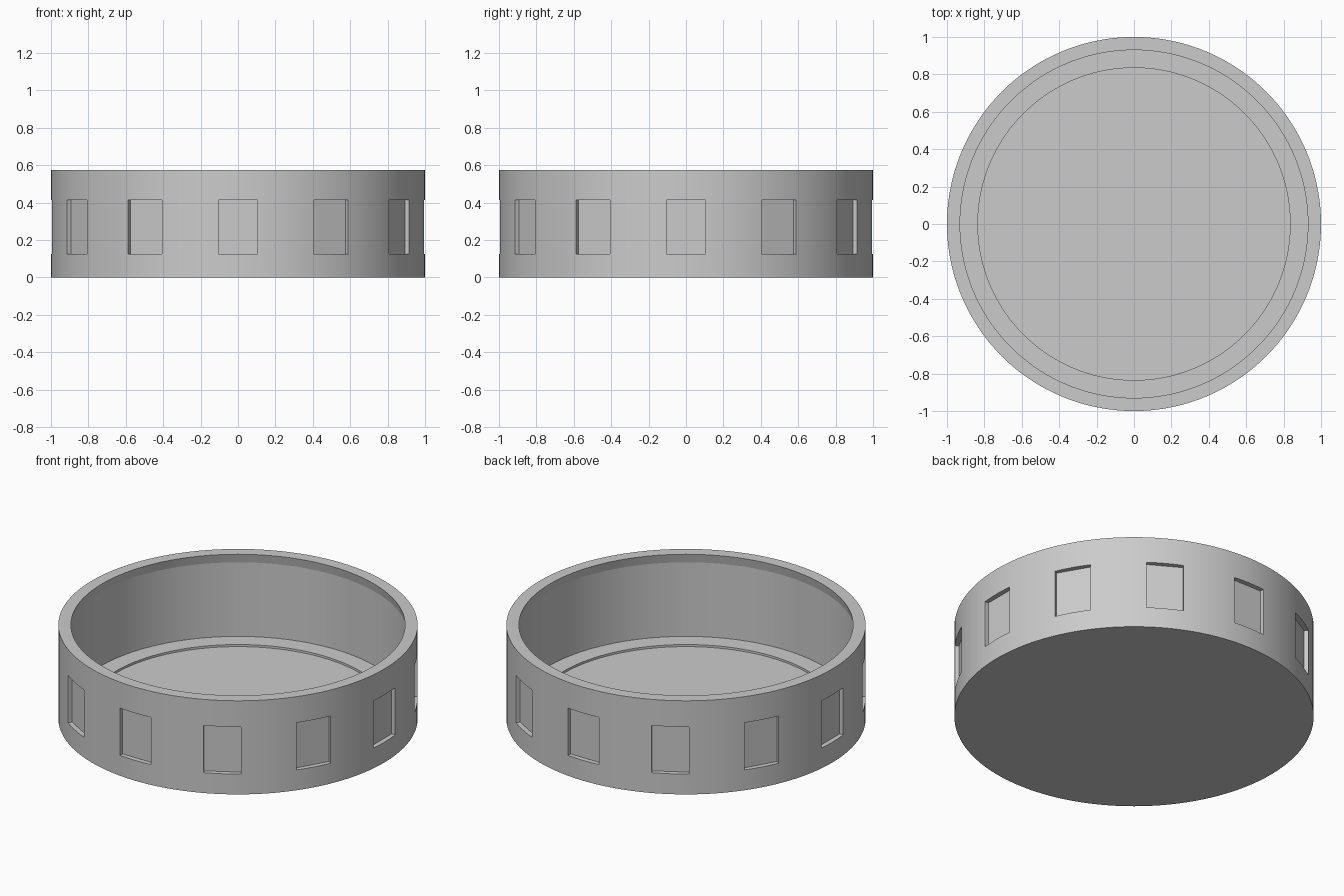
import bpy, bmesh, math
from mathutils import Matrix, Vector

cube = bpy.data.objects.get("Cube")
if cube:
    bpy.data.objects.remove(cube, do_unlink=True)

SEGMENTS = 144
WINDOWS = 12
HEIGHT = 0.575

grey = bpy.data.materials.new("plain grey")
grey.use_nodes = True
colour = (0.6, 0.6, 0.6, 1)
grey.diffuse_color = colour
grey.node_tree.nodes["Principled BSDF"].inputs["Base Color"].default_value = colour


def new_object(name, bm):
    bmesh.ops.recalc_face_normals(bm, faces=bm.faces)
    mesh = bpy.data.meshes.new(name)
    bm.to_mesh(mesh)
    bm.free()
    mesh.materials.append(grey)
    obj = bpy.data.objects.new(name, mesh)
    bpy.context.collection.objects.link(obj)
    return obj


def lathe(name, profile):
    """Turn a (radius, height) profile about z and cap both ends."""
    bm = bmesh.new()
    rings = []
    for r, z in profile:
        rings.append([bm.verts.new((r * math.cos(a), r * math.sin(a), z))
                      for a in (math.tau * i / SEGMENTS for i in range(SEGMENTS))])
    for low, high in zip(rings, rings[1:]):
        for i in range(SEGMENTS):
            j = (i + 1) % SEGMENTS
            bm.faces.new((low[i], low[j], high[j], high[i]))
    bm.faces.new(rings[0])
    bm.faces.new(rings[-1])
    return new_object(name, bm)


# Round tray: outer wall, undercut rim, inner wall, ledge and sunken floor
tray = lathe("round_tray", [
    (1.0, 0), (1.0, HEIGHT), (0.93, HEIGHT), (0.942, HEIGHT - 0.055),
    (0.942, 0.065), (0.835, 0.065), (0.835, 0.052)])

# Ring of flat-backed blocks that cut the shallow windows
bm = bmesh.new()
for i in range(WINDOWS):
    place = (Matrix.Rotation(math.tau * i / WINDOWS, 4, "Z")
             @ Matrix.Translation((1.07, 0, 0.27))
             @ Matrix.Diagonal((0.2, 0.21, 0.29, 1)))
    bmesh.ops.create_cube(bm, size=1, matrix=place)
cutter = new_object("window_cutter", bm)
cutter.hide_render = True

cut = tray.modifiers.new("windows", "BOOLEAN")
cut.operation = "DIFFERENCE"
cut.solver = "EXACT"
cut.object = cutter

bpy.ops.object.select_all(action="DESELECT")
tray.select_set(True)
bpy.context.view_layer.objects.active = tray
bpy.ops.object.modifier_apply(modifier=cut.name)
bpy.data.objects.remove(cutter, do_unlink=True)
bpy.ops.object.shade_smooth_by_angle(angle=math.radians(5))
